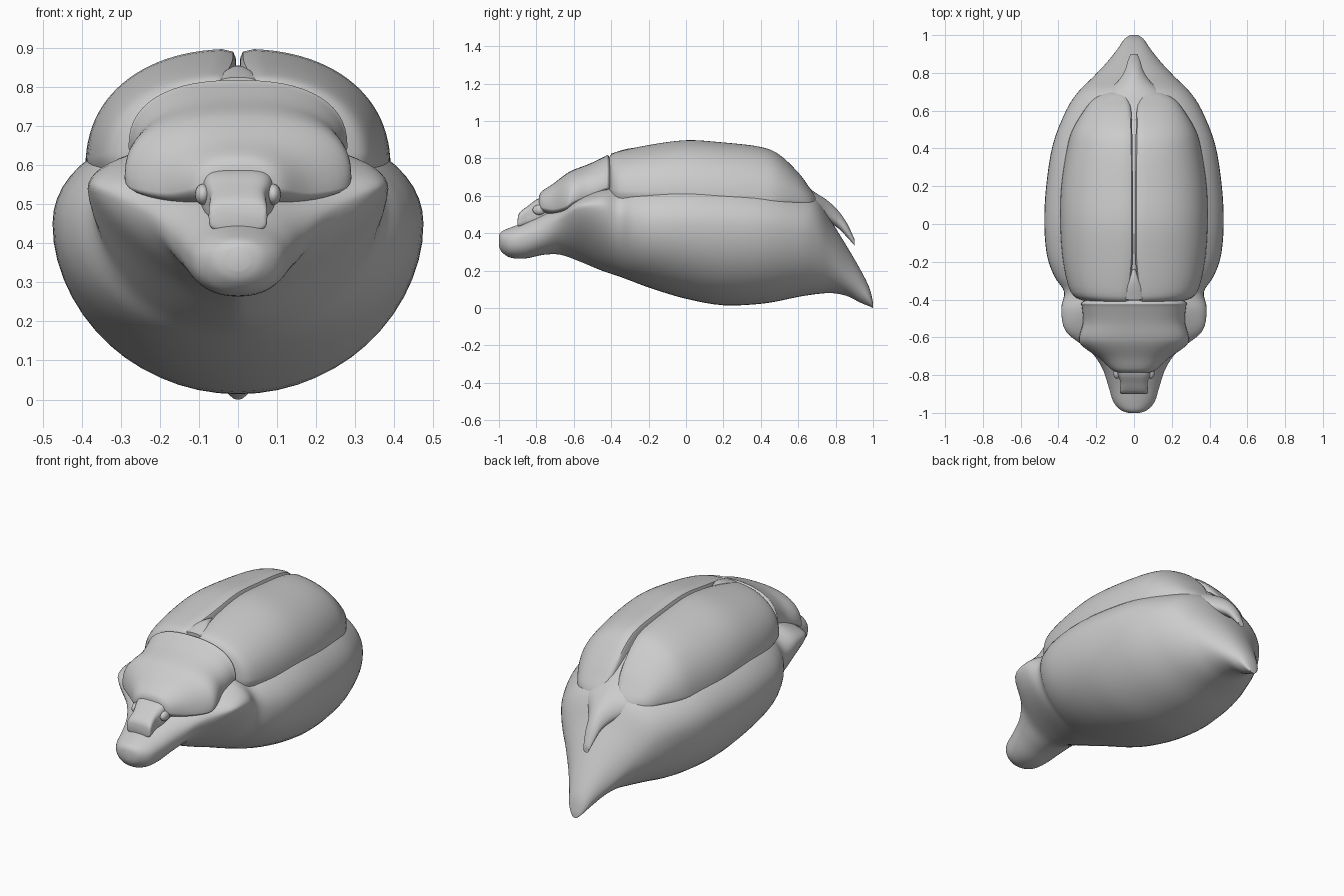
import bpy, bmesh, math


def spline(rows, sub=4):
    # Catmull-Rom resampling of the loft stations
    out = []
    for i in range(len(rows) - 1):
        a, b = rows[max(i - 1, 0)], rows[i]
        c, d = rows[i + 1], rows[min(i + 2, len(rows) - 1)]
        for k in range(sub):
            t = k / sub
            out.append([0.5 * (2 * q + (r - p) * t + (2 * p - 5 * q + 4 * r - s) * t * t
                               + (3 * q - p - 3 * r + s) * t ** 3)
                        for p, q, r, s in zip(a, b, c, d)])
    out.append(list(rows[-1]))
    return out


def power(v, e):
    return math.copysign(abs(v) ** e, v)


def oval(n_up=2.2, n_low=None, count=56):
    # station: y, half width, bottom z, widest z, top z [, lower roundness]
    def section(s):
        y, w, zb, zc, zt = s[:5]
        low = n_low or s[5]
        pts = []
        for i in range(count):
            a = 2 * math.pi * i / count
            n, h = (n_up, zt - zc) if math.sin(a) >= 0 else (low, zc - zb)
            pts.append((w * power(math.cos(a), 2 / n), y, zc + h * power(math.sin(a), 2 / n)))
        return pts
    return section


def wing_section(s):
    # station: y, half width, rim z, top z, half gap
    y, w, zb, zt, g = s
    pts = [(w - 0.04, y, zb - 0.06)]
    for i in range(25):
        a = math.radians(86 * i / 24)
        pts.append((g + (w - g) * math.cos(a) ** 0.9, y, zb + (zt - zb) * math.sin(a) ** 0.9))
    return pts + [(g + 0.007, y, zt - 0.007), (g, y, zt - 0.022), (g, y, zb - 0.06)]


def loft(name, rows, section, mirror=False, angle=40):
    bm = bmesh.new()
    rings = [[bm.verts.new(p) for p in section(s)] for s in spline(rows)]
    for a, b in zip(rings, rings[1:]):
        for i in range(len(a)):
            j = (i + 1) % len(a)
            bm.faces.new((a[i], a[j], b[j], b[i]))
    bm.faces.new(rings[0])
    bm.faces.new(rings[-1])
    bmesh.ops.recalc_face_normals(bm, faces=bm.faces)
    me = bpy.data.meshes.new(name)
    bm.to_mesh(me)
    bm.free()
    ob = bpy.data.objects.new(name, me)
    bpy.context.collection.objects.link(ob)
    finish(ob, mirror, angle)
    return ob


def finish(ob, mirror=False, angle=40):
    bpy.ops.object.select_all(action='DESELECT')
    ob.select_set(True)
    bpy.context.view_layer.objects.active = ob
    bpy.ops.object.shade_smooth_by_angle(angle=math.radians(angle))
    if mirror:
        ob.modifiers.new("mirror", 'MIRROR')


# Underbody: snout, shoulders, belly and pointed tail in one skin
loft("underbody", [
    (-1.0, 0.03, 0.33, 0.36, 0.39, 2),
    (-0.985, 0.07, 0.30, 0.36, 0.41, 2),
    (-0.94, 0.11, 0.27, 0.36, 0.43, 2.2),
    (-0.86, 0.135, 0.265, 0.38, 0.46, 2.2),
    (-0.76, 0.17, 0.285, 0.42, 0.51, 2),
    (-0.67, 0.235, 0.285, 0.48, 0.55, 1.6),
    (-0.57, 0.36, 0.25, 0.54, 0.60, 1.4),
    (-0.45, 0.385, 0.20, 0.54, 0.66, 1.6),
    (-0.36, 0.37, 0.17, 0.49, 0.68, 1.9),
    (-0.28, 0.42, 0.14, 0.46, 0.70, 2),
    (-0.17, 0.46, 0.10, 0.45, 0.71, 2),
    (0.0, 0.475, 0.05, 0.45, 0.72, 2),
    (0.2, 0.465, 0.015, 0.44, 0.71, 2),
    (0.42, 0.43, 0.025, 0.43, 0.68, 2)] + [
    (0.6, 0.36, 0.06, 0.41, 0.63, 2),
    (0.7, 0.295, 0.075, 0.38, 0.59, 2),
    (0.78, 0.215, 0.08, 0.29, 0.46, 1.9),
    (0.86, 0.14, 0.065, 0.19, 0.33, 1.8),
    (0.93, 0.085, 0.03, 0.12, 0.21, 1.8),
    (0.98, 0.05, 0.01, 0.055, 0.11, 1.8),
    (1.0, 0.02, 0.0, 0.015, 0.03, 2)], oval(2.1))

# Pair of domed wing cases
loft("wing_case", [
    (-0.42, 0.20, 0.66, 0.78, 0.03),
    (-0.405, 0.27, 0.63, 0.815, 0.03),
    (-0.36, 0.335, 0.61, 0.838, 0.025),
    (-0.2, 0.375, 0.60, 0.872, 0.008),
    (0.0, 0.39, 0.595, 0.898, 0.006),
    (0.2, 0.385, 0.575, 0.886, 0.006),
    (0.4, 0.355, 0.56, 0.862, 0.008),
    (0.5, 0.325, 0.565, 0.82, 0.01),
    (0.6, 0.265, 0.565, 0.725, 0.015),
    (0.66, 0.215, 0.555, 0.645, 0.03),
    (0.69, 0.16, 0.55, 0.60, 0.06),
    (0.70, 0.13, 0.55, 0.57, 0.09)], wing_section, mirror=True)

# Floor of the seam, running back into the upper tail spike
loft("seam_and_tail_spike", [
    (-0.4, 0.16, 0.60, 0.68, 0.79),
    (-0.2, 0.12, 0.60, 0.70, 0.825),
    (0.0, 0.12, 0.60, 0.70, 0.842),
    (0.4, 0.12, 0.55, 0.65, 0.80),
    (0.6, 0.16, 0.50, 0.57, 0.69),
    (0.68, 0.16, 0.48, 0.54, 0.625),
    (0.75, 0.09, 0.46, 0.51, 0.58),
    (0.81, 0.05, 0.43, 0.47, 0.525),
    (0.86, 0.034, 0.38, 0.42, 0.455),
    (0.9, 0.018, 0.335, 0.35, 0.37)], oval(1.8, 2))

# Small shield between the wing cases
loft("scutellum", [
    (-0.40, 0.07, 0.74, 0.78, 0.825),
    (-0.34, 0.055, 0.76, 0.80, 0.845),
    (-0.29, 0.03, 0.78, 0.81, 0.855),
    (-0.24, 0.008, 0.80, 0.82, 0.85)], oval(2.5, 2))

# Neck shield with flared front corners
loft("neck_shield", [
    (-0.785, 0.085, 0.53, 0.555, 0.60),
    (-0.77, 0.12, 0.51, 0.54, 0.625),
    (-0.71, 0.185, 0.49, 0.53, 0.665),
    (-0.645, 0.275, 0.50, 0.545, 0.715),
    (-0.60, 0.29, 0.52, 0.575, 0.74),
    (-0.52, 0.27, 0.56, 0.605, 0.77),
    (-0.44, 0.275, 0.60, 0.64, 0.808),
    (-0.42, 0.28, 0.61, 0.645, 0.818),
    (-0.405, 0.26, 0.62, 0.65, 0.80)], oval(2.4, 2))

# Small blunt head
loft("head", [
    (-0.90, 0.065, 0.44, 0.465, 0.475),
    (-0.89, 0.075, 0.43, 0.47, 0.51),
    (-0.84, 0.072, 0.44, 0.50, 0.55),
    (-0.79, 0.088, 0.45, 0.52, 0.585),
    (-0.72, 0.10, 0.45, 0.53, 0.60)], oval(4, 4))

# Eyes
bpy.ops.mesh.primitive_uv_sphere_add(segments=24, ring_count=12, location=(0, 0, 0))
eye = bpy.context.object
eye.name = "eye"
for v in eye.data.vertices:
    v.co = (v.co.x * 0.02 + 0.09, v.co.y * 0.035 - 0.785, v.co.z * 0.027 + 0.525)
finish(eye, mirror=True)
